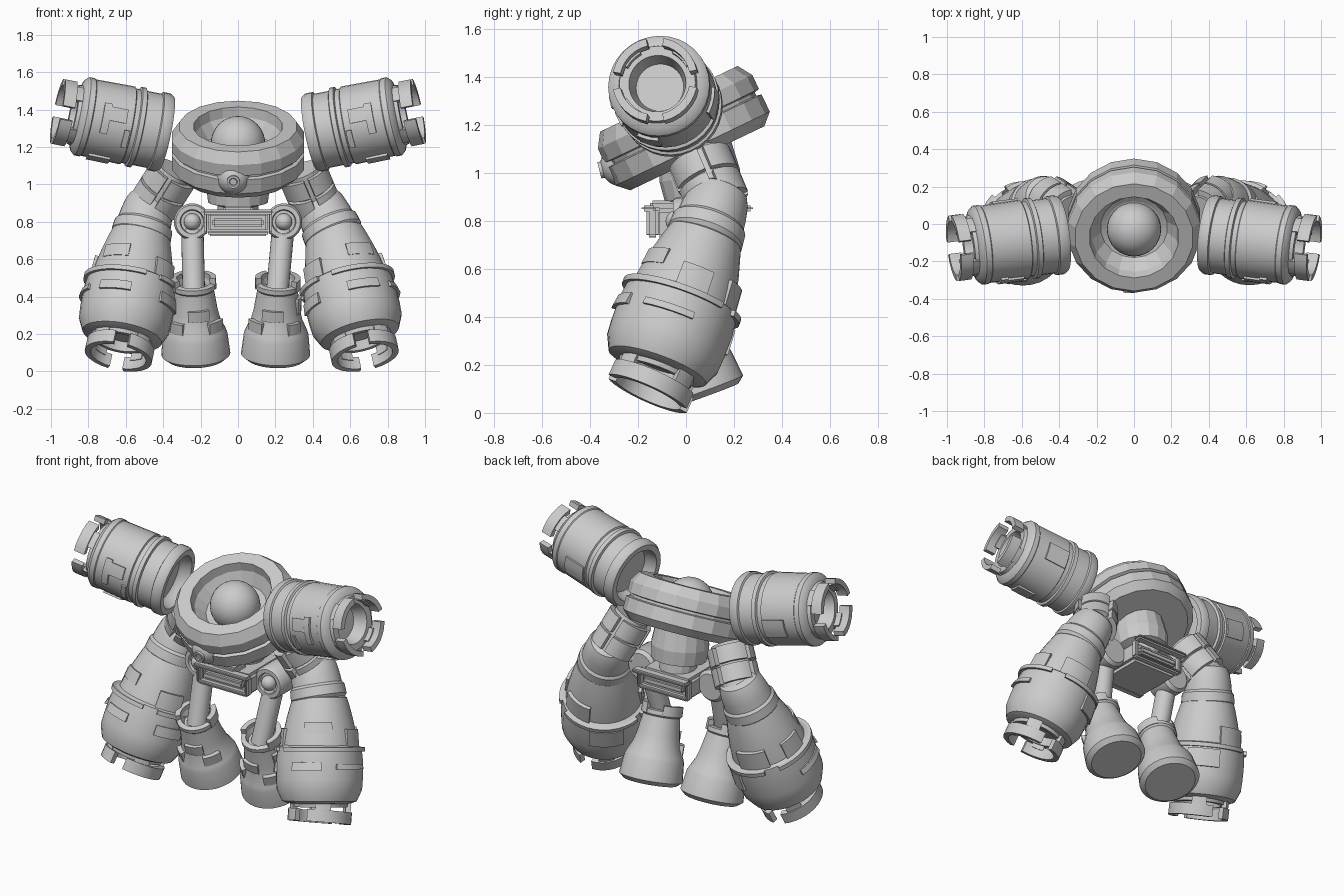
import bpy, bmesh
from math import cos, sin, radians, tau
from mathutils import Vector, Matrix

cube = bpy.data.objects.get("Cube")
if cube:
    bpy.data.objects.remove(cube)

GREY = (0.6, 0.6, 0.6, 1)
mat = bpy.data.materials.new("plain grey")
mat.use_nodes = True
mat.diffuse_color = GREY
mat.node_tree.nodes["Principled BSDF"].inputs["Base Color"].default_value = GREY


def frame(start, direction):
    """Local z runs along direction, local x faces the front."""
    z = Vector(direction).normalized()
    x = Vector((0, -1, 0))
    if abs(x.dot(z)) > 0.95:
        x = Vector((1, 0, 0))
    x = (x - z * x.dot(z)).normalized()
    rot = Matrix((x, z.cross(x), z)).transposed().to_4x4()
    return Matrix.Translation(start) @ rot


def finish(name, bm, matrix, smooth=35):
    bmesh.ops.recalc_face_normals(bm, faces=bm.faces)
    mesh = bpy.data.meshes.new(name)
    bm.to_mesh(mesh)
    bm.free()
    mesh.transform(matrix)
    mesh.materials.append(mat)
    mesh.shade_smooth()
    mesh.set_sharp_from_angle(angle=radians(smooth))
    obj = bpy.data.objects.new(name, mesh)
    bpy.context.collection.objects.link(obj)
    return obj


def lathe(name, matrix, profile, sides=32, smooth=35):
    """Turn (radius, height) points around local z and cap both ends."""
    bm = bmesh.new()
    rings = [[bm.verts.new((r * cos(tau * i / sides), r * sin(tau * i / sides), h))
              for i in range(sides)] for r, h in profile]
    for a, b in zip(rings, rings[1:]):
        for i in range(sides):
            j = (i + 1) % sides
            bm.faces.new((a[i], a[j], b[j], b[i]))
    bm.faces.new(rings[0])
    bm.faces.new(rings[-1])
    return finish(name, bm, matrix, smooth)


def arc(name, matrix, r0, r1, h0, h1, middle, width, taper=0):
    """Curved plate around local z, centred on an angle in degrees."""
    bm = bmesh.new()
    steps = max(2, int(width / 10))
    rows = []
    for i in range(steps + 1):
        a = radians(middle - width / 2 + width * i / steps)
        rows.append([bm.verts.new((r * cos(a), r * sin(a), h)) for r, h in
                     ((r0, h0), (r1, h0), (r1 + taper, h1), (r0 + taper, h1))])
    for a, b in zip(rows, rows[1:]):
        for i in range(4):
            j = (i + 1) % 4
            bm.faces.new((a[i], a[j], b[j], b[i]))
    bm.faces.new(rows[0])
    bm.faces.new(rows[-1])
    return finish(name, bm, matrix)


def ball(name, centre, radius):
    bm = bmesh.new()
    bmesh.ops.create_uvsphere(bm, u_segments=32, v_segments=16, radius=radius)
    return finish(name, bm, Matrix.Translation(centre))


def box(name, centre, size, bevel):
    bm = bmesh.new()
    bmesh.ops.create_cube(bm, size=1)
    bmesh.ops.scale(bm, vec=size, verts=bm.verts)
    bmesh.ops.bevel(bm, geom=bm.edges[:], offset=bevel, segments=2, affect='EDGES')
    return finish(name, bm, Matrix.Translation(centre))


# Tilted round body with a bowl, centre dome and front lens
body = frame((0, 0.047, 1.062), (0, -0.43, 0.9))
lathe("body_disc", body, [(0.31, 0), (0.357, 0.045), (0.357, 0.125), (0.335, 0.13),
                          (0.335, 0.145), (0.357, 0.15), (0.357, 0.215), (0.318, 0.275),
                          (0.24, 0.275), (0.23, 0.22), (0.18, 0.15), (0.15, 0.14)], 18, 15)
ball("centre_dome", body @ Vector((0, 0, 0.175)), 0.145)
ball("front_eye", (-0.025, -0.268, 1.035), 0.09)
lens = frame((-0.025, -0.348, 1.015), (0, -1, -0.25))
lathe("eye_lens", lens, [(0.035, 0), (0.035, 0.014), (0.022, 0.014), (0.018, 0.008)], 24)
lathe("neck", frame((0, 0.08, 0.84), (0, -0.15, 1)),
      [(0.11, 0), (0.11, 0.05), (0.16, 0.065), (0.17, 0.15), (0.15, 0.28)], 16, 15)

# Hip block with raised oval panels front and back
box("hip_block", (0, 0.04, 0.79), (0.34, 0.34, 0.13), 0.02)
box("neck_collar", (0, -0.09, 0.865), (0.16, 0.12, 0.04), 0.01)
for label, y, out in (("front", -0.14, -0.015), ("back", 0.215, 0.035)):
    box(label + "_hip_top_rail", (0, y + out, 0.853), (0.38, 0.06, 0.026), 0.01)
    box(label + "_hip_bottom_rail", (0, y, 0.745), (0.34, 0.05, 0.025), 0.01)
    for x in (-0.168, 0.168):
        box(label + "_hip_rail_end", (x, y, 0.795), (0.025, 0.05, 0.12), 0.01)
    box(label + "_hip_slot", (0, y, 0.795), (0.28, 0.04, 0.045), 0.012)

# x positions that differ a little between the two sides
SIDES = {"left": (1, 0.43, 0.525, 0.68, 0.20), "right": (-1, 0.47, 0.525, 0.64, 0.225)}
for side, (s, limb_top, elbow_x, limb_end, foot_x) in SIDES.items():
    # Raised barrel arm, hollow at both ends
    arm = frame((s * 0.383, -0.055, 1.273), (s * 0.62, -0.08, 0.125))
    lathe(side + "_arm_barrel", arm,
          [(0.14, 0.07), (0.155, 0.05), (0.165, 0), (0.2, 0), (0.213, 0.02), (0.213, 0.06),
           (0.202, 0.065), (0.202, 0.15), (0.217, 0.155), (0.217, 0.18), (0.203, 0.185),
           (0.203, 0.21), (0.212, 0.215), (0.208, 0.43), (0.213, 0.435), (0.213, 0.465),
           (0.195, 0.485), (0.165, 0.495), (0.16, 0.515), (0.12, 0.515), (0.1, 0.43)])
    for k in range(4):
        a = s * (45 + 90 * k)
        arc(side + "_arm_claw", arm, 0.148, 0.18, 0.53, 0.597, a, 66)
        arc(side + "_arm_claw_stem", arm, 0.14, 0.17, 0.47, 0.55, a, 34)
    for h0, h1, a, w in ((0.25, 0.34, -12, 20), (0.34, 0.38, -4, 44), (0.22, 0.25, 20, 26),
                         (0.22, 0.36, 168, 30), (0.28, 0.4, 75, 24)):
        arc(side + "_arm_plate", arm, 0.19, 0.222, h0, h1, s * a, w)

    # Shoulder made of two collars split into pads
    start, end = Vector((s * 0.35, 0.06, 1.05)), Vector((s * limb_top, 0.14, 0.86))
    joint = frame(start, end - start)
    lathe(side + "_shoulder_core", joint, [(0.105, -0.03), (0.105, 0.23)], 24)
    for h in (-0.01, 0.105):
        for k in range(4):
            arc(side + "_shoulder_pad", joint, 0.08, 0.135, h, h + 0.1, s * (45 + 90 * k), 78)

    # Upper limb bending at the elbow into a heavy lower limb
    top = Vector((s * limb_top, 0.14, 0.91))
    elbow = Vector((s * elbow_x, 0.068, 0.7))
    tip = Vector((s * limb_end, -0.16, 0.08))
    lathe(side + "_upper_limb", frame(top, elbow - top),
          [(0.09, -0.03), (0.115, -0.015), (0.13, 0.02), (0.14, 0.08), (0.145, 0.13),
           (0.158, 0.145), (0.162, 0.2), (0.12, 0.26)])
    limb = frame(elbow, tip - elbow)
    lathe(side + "_lower_limb", limb,
          [(0.12, -0.06), (0.155, -0.04), (0.168, 0.0), (0.19, 0.08), (0.21, 0.17),
           (0.22, 0.235), (0.24, 0.245), (0.25, 0.33), (0.249, 0.43), (0.245, 0.49),
           (0.215, 0.555), (0.19, 0.565), (0.165, 0.57), (0.16, 0.59), (0.13, 0.59),
           (0.12, 0.54)])
    for a, w in ((-60, 150), (60, 50), (150, 110)):
        arc(side + "_limb_flange", limb, 0.21, 0.26, 0.245, 0.27, s * a, w)
    for h0, h1, a, w, r in ((0.1, 0.17, -35, 45, 0.206), (0.14, 0.24, -100, 36, 0.222),
                            (0.14, 0.24, 50, 40, 0.222), (0.33, 0.38, -20, 40, 0.258),
                            (0.34, 0.37, -85, 50, 0.258), (0.28, 0.39, 140, 45, 0.258),
                            (0.13, 0.24, 190, 50, 0.222), (0.33, 0.39, 60, 40, 0.258)):
        arc(side + "_limb_plate", limb, 0.18, r, h0, h1, s * a, w, 0.008)

    # Split gripping ring, tipped a little further forward than the limb
    grip = frame(tip, (s * 0.13, -0.28, -0.62))
    for a in (-90, 90):
        arc(side + "_limb_claw", grip, 0.15, 0.183, -0.07, 0.0, a, 154)
        for off in (-48, 48):
            arc(side + "_limb_claw_stem", grip, 0.145, 0.175, -0.13, -0.05, a + off, 30)

    # Hip joint, strut and bell foot
    hip = Vector((s * 0.245, 0.025, 0.8))
    lathe(side + "_hip_joint", frame(hip, (0, -1, 0)),
          [(0.08, -0.085), (0.098, -0.065), (0.098, 0.065), (0.088, 0.08), (0.065, 0.08),
           (0.06, 0.06)])
    ball(side + "_hip_ball", hip + Vector((0, -0.065, 0)), 0.045)
    foot = frame((s * foot_x, 0.073, 0.07), (s * 0.03, -0.34, 0.94))
    ankle = foot @ Vector((0, 0, 0.4))
    lathe(side + "_strut", frame(hip, ankle - hip),
          [(0.06, 0), (0.06, (ankle - hip).length + 0.03)], 24)
    lathe(side + "_foot", foot,
          [(0.155, 0), (0.185, 0.025), (0.173, 0.14), (0.163, 0.165), (0.138, 0.22),
           (0.124, 0.28), (0.108, 0.39), (0.118, 0.4), (0.118, 0.425), (0.09, 0.43),
           (0.08, 0.4)])
    for h0, h1, a, w, r in ((0.4, 0.46, 110, 110, 0.122), (0.4, 0.46, -110, 70, 0.122),
                            (0.25, 0.31, -10, 50, 0.139), (0.18, 0.24, 40, 30, 0.16),
                            (0.18, 0.24, -50, 40, 0.16), (0.27, 0.36, 75, 30, 0.13)):
        arc(side + "_foot_plate", foot, 0.09, r, h0, h1, s * a, w)
